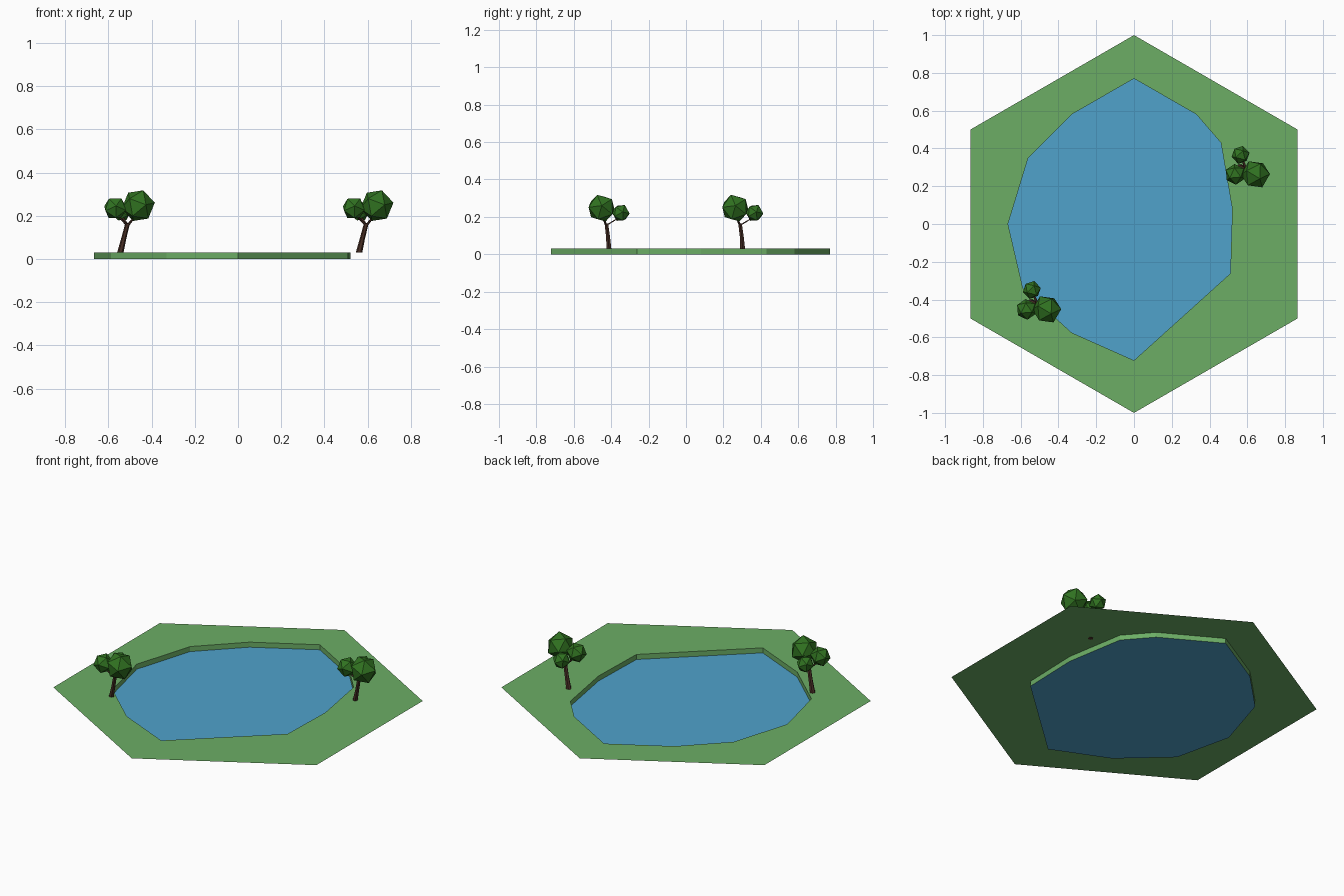
import bpy, bmesh
from math import sin, cos, pi, radians
from mathutils import Vector, Euler

if "Cube" in bpy.data.objects:
    bpy.data.objects.remove(bpy.data.objects["Cube"])

GROUND = 0.03


def material(name, rgb):
    m = bpy.data.materials.new(name)
    m.diffuse_color = (*rgb, 1)
    m.use_nodes = True
    m.node_tree.nodes["Principled BSDF"].inputs["Base Color"].default_value = m.diffuse_color
    return m


GRASS = material("grass", (0.15, 0.42, 0.13))
WATER = material("water", (0.08, 0.36, 0.60))
BARK = material("bark", (0.07, 0.03, 0.02))
LEAF = material("leaf", (0.03, 0.17, 0.015))


def finish(bm, name, mat):
    me = bpy.data.meshes.new(name)
    bm.to_mesh(me)
    bm.free()
    me.materials.append(mat)
    ob = bpy.data.objects.new(name, me)
    bpy.context.collection.objects.link(ob)
    return ob


# Pond outline, counter-clockwise
pond = [(0, .77), (-.33, .58), (-.56, .35), (-.667, 0), (-.588, -.34), (-.33, -.575),
        (0, -.722), (.285, -.465), (.51, -.262), (.52, .08), (.46, .43), (.33, .58)]

# Hexagonal lawn sheet with the pond cut out, and the bank down to the water
bm = bmesh.new()
hexa = [bm.verts.new((-sin(i * pi / 3), cos(i * pi / 3), GROUND)) for i in range(6)]
rim = [bm.verts.new((x, y, GROUND)) for x, y in pond]
foot = [bm.verts.new((x, y, 0)) for x, y in pond]
for i in range(6):
    a, b = hexa[i], hexa[(i + 1) % 6]
    r = [rim[(2 * i + k) % 12] for k in range(3)]
    bm.faces.new((a, r[1], r[0]))
    bm.faces.new((a, b, r[1]))
    bm.faces.new((b, r[2], r[1]))
for i in range(12):
    j = (i + 1) % 12
    bm.faces.new((rim[i], rim[j], foot[j], foot[i]))
for f in bm.faces:
    f.normal_update()
    if abs(f.normal.z) > .5 and f.normal.z < 0:
        f.normal_flip()
finish(bm, "lawn", GRASS)

# Water sheet
bm = bmesh.new()
bm.faces.new([bm.verts.new((x, y, 0)) for x, y in pond])
finish(bm, "water", WATER)


def limb(bm, rings, sides=6):
    """Tapered tube through (x, y, z, radius) stations."""
    loops = [[bm.verts.new((x + r * cos(2 * pi * k / sides), y + r * sin(2 * pi * k / sides), z))
              for k in range(sides)] for x, y, z, r in rings]
    for lo, hi in zip(loops, loops[1:]):
        for k in range(sides):
            n = (k + 1) % sides
            bm.faces.new((lo[k], lo[n], hi[n], hi[k]))
    bm.faces.new(loops[0][::-1])
    bm.faces.new(loops[-1])


# Leaf clumps relative to the trunk base: x, y, z, radius, rotation in degrees
clumps = [(.083, -.040, .217, .078, (20, 15, 10)),
          (-.024, -.040, .205, .056, (35, 10, 50)),
          (.004, .063, .191, .049, (10, 30, 80))]


def tree(name, x, y):
    base = Vector((x, y, GROUND))
    # Leaning trunk forking into the clumps
    bm = bmesh.new()
    fork = (.034, -.014, .135)
    limb(bm, [(0, 0, -.001, .015), (.016, -.005, .065, .012), (*fork, .011)])
    for cx, cy, cz, r, rot in clumps:
        limb(bm, [(*fork[:2], fork[2] - .01, .008), (cx, cy, cz - r * .4, .005)])
    finish(bm, name + "_trunk", BARK).location = base
    # Faceted leaf clumps
    for i, (cx, cy, cz, r, rot) in enumerate(clumps):
        bm = bmesh.new()
        bmesh.ops.create_icosphere(bm, subdivisions=1, radius=r)
        ob = finish(bm, f"{name}_leaves_{i + 1}", LEAF)
        ob.location = base + Vector((cx, cy, cz))
        ob.rotation_euler = Euler([radians(a) for a in rot])


tree("left_tree", -.545, -.412)
tree("right_tree", .56, .303)
